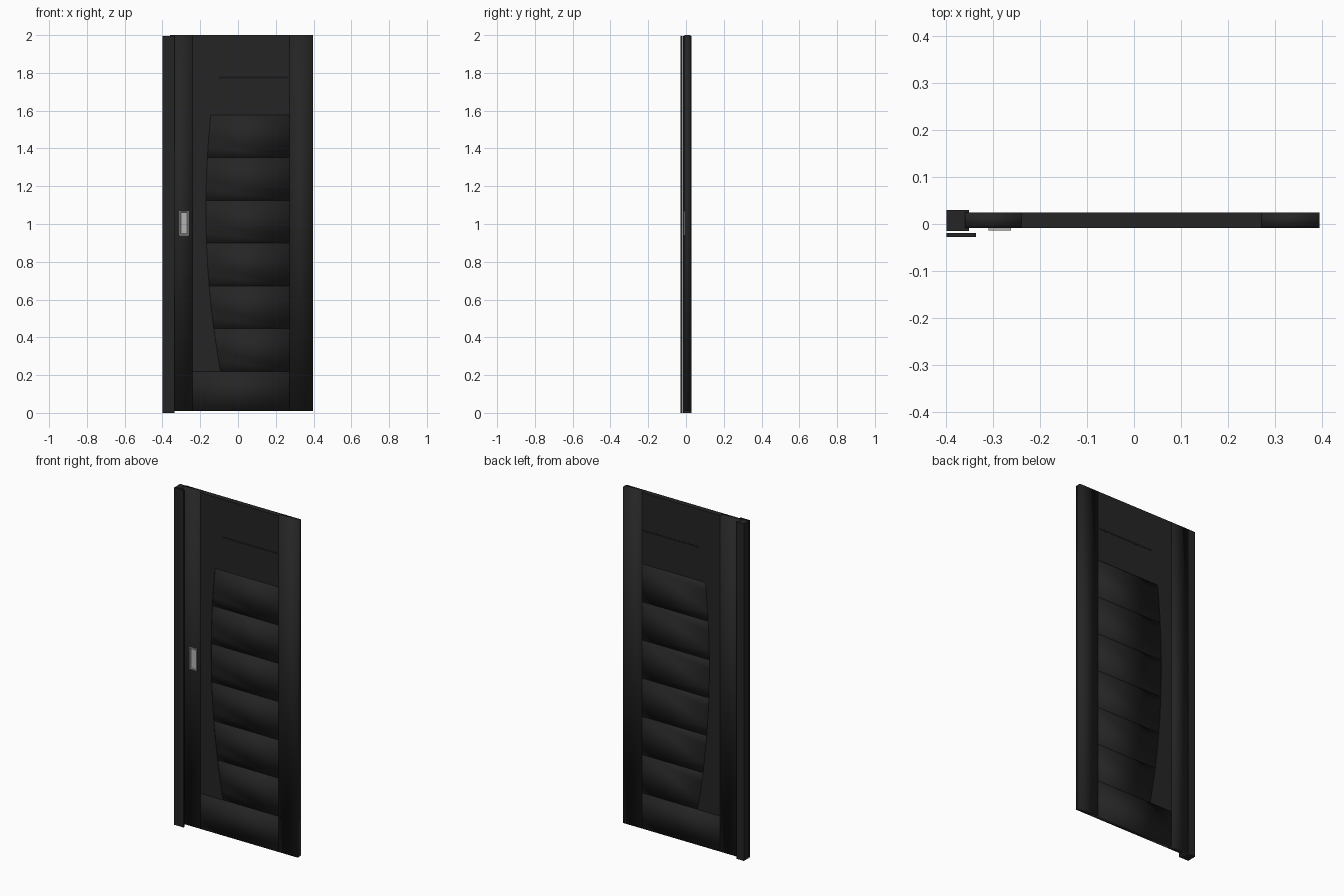
import bpy, bmesh

cube = bpy.data.objects.get("Cube")
if cube:
    bpy.data.objects.remove(cube, do_unlink=True)


def make_mat(name, grey, metallic=0.0):
    m = bpy.data.materials.new(name)
    m.use_nodes = True
    col = (grey, grey, grey, 1)
    m.diffuse_color = col
    m.node_tree.nodes["Principled BSDF"].inputs["Base Color"].default_value = col
    return m


BLACK = make_mat("satin black", 0.018)
DARK = make_mat("groove black", 0.008)
STEEL = make_mat("brushed steel", 0.45)
FRONT, BACK = -0.008, 0.024


def slab(name, outline, y0, y1, mat, smooth=False):
    """Extrude an outline of (x, z) points from y0 to y1."""
    bm = bmesh.new()
    face = bm.faces.new([bm.verts.new((x, y0, z)) for x, z in outline])
    ext = bmesh.ops.extrude_face_region(bm, geom=[face])
    for v in ext["geom"]:
        if isinstance(v, bmesh.types.BMVert):
            v.co.y = y1
    bmesh.ops.recalc_face_normals(bm, faces=bm.faces)
    for f in bm.faces:
        f.smooth = smooth
    mesh = bpy.data.meshes.new(name)
    bm.to_mesh(mesh)
    bm.free()
    mesh.materials.append(mat)
    obj = bpy.data.objects.new(name, mesh)
    bpy.context.collection.objects.link(obj)
    return obj


def rect(x0, x1, z0, z1):
    return [(x0, z0), (x1, z0), (x1, z1), (x0, z1)]


def bow(z):
    """Bowed left edge of the slatted opening."""
    return -0.17 + 0.105 * (z - 1.08) ** 2


# Door leaf: two stiles and the bottom rail, softly shaded
LEFT, RIGHT, BASE, TOP = -0.24, 0.272, 0.22, 1.578
slab("latch_stile", rect(-0.36, LEFT, 0.01, 2), FRONT, BACK, BLACK, True)
slab("hinge_stile", rect(RIGHT, 0.396, 0.01, 2), FRONT, BACK, BLACK, True)
slab("bottom_rail", rect(LEFT, RIGHT, 0.01, BASE), FRONT, BACK, BLACK, True)

# Flat panel wrapping around the bowed opening
STEPS = 24
heights = [BASE + (TOP - BASE) * i / STEPS for i in range(STEPS + 1)]
edge = [(bow(z), z) for z in heights]
slab("flat_panel", [(LEFT, BASE)] + edge + [(RIGHT, TOP), (RIGHT, 2), (LEFT, 2)],
     FRONT, BACK, BLACK)

# Six slats filling the opening, set slightly back
per = STEPS // 6
for i in range(6):
    side = edge[i * per:(i + 1) * per + 1]
    outline = side + [(RIGHT, side[-1][1]), (RIGHT, side[0][1])]
    slab(f"slat_{i + 1}", outline, FRONT + 0.0015, BACK - 0.0015, BLACK, True)

# Thin line across the upper panel on both sides
for name, y in (("front_line", FRONT), ("back_line", BACK)):
    slab(name, rect(-0.1, 0.265, 1.77, 1.78), y - 0.0008, y + 0.0008, DARK)

# Door post and the cover strip in front of it
slab("door_post", rect(-0.4, -0.352, 0, 1.995), -0.015, 0.03, BLACK)
slab("cover_strip", rect(-0.4, -0.337, 0, 1.995), -0.028, -0.019, BLACK)

# Recessed pull handle
handle = slab("pull_handle", rect(-0.31, -0.262, 0.94, 1.07), -0.014, FRONT, STEEL)
bm = bmesh.new()
bm.from_mesh(handle.data)
bm.faces.ensure_lookup_table()
front = min(bm.faces, key=lambda f: f.calc_center_median().y)
bmesh.ops.inset_region(bm, faces=[front], thickness=0.007)
bmesh.ops.inset_region(bm, faces=[front], thickness=0.005, depth=-0.004)
bm.to_mesh(handle.data)
bm.free()
